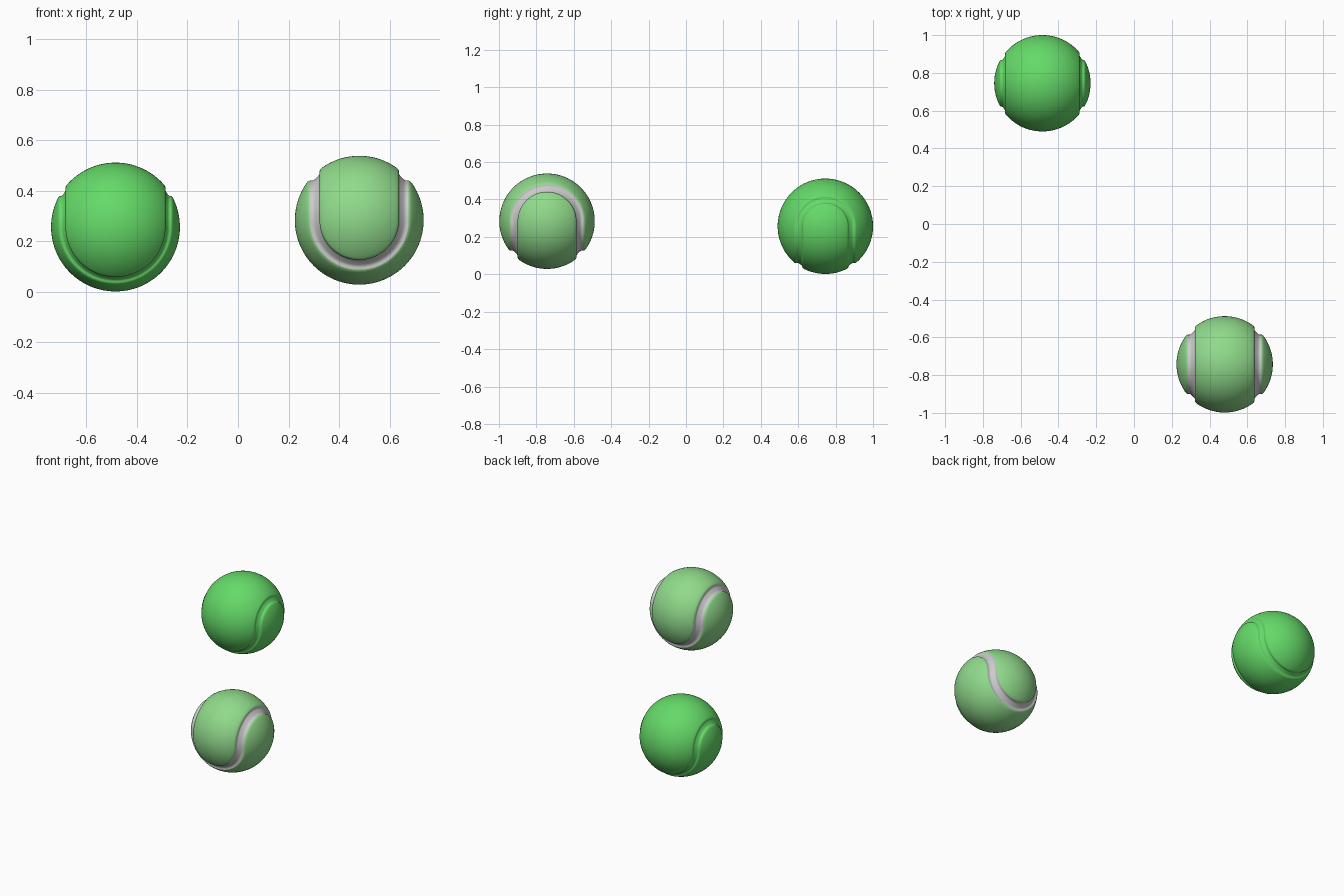
import bpy, bmesh
from math import sin, cos, radians, pi

if "Cube" in bpy.data.objects:
    bpy.data.objects.remove(bpy.data.objects["Cube"])

R = 0.255
STEPS = 48
# Groove cross-section: (degrees from seam centre, share of full depth)
GROOVE = [(0, 1.0), (2, 0.99), (3.6, 0.93), (4.6, 0.78), (5.5, 0.5), (6.3, 0.24),
          (7.2, 0.11), (8.3, 0.03), (9.8, 0.0)]
EDGE = 6.3  # half-width of the seam strip


def make_material(name, rgb):
    m = bpy.data.materials.new(name)
    m.diffuse_color = (*rgb, 1)
    m.use_nodes = True
    m.node_tree.nodes["Principled BSDF"].inputs["Base Color"].default_value = m.diffuse_color
    return m


def latitudes(seam, width, depth):
    """(latitude, radius, distance from seam) from the equator to the pole."""
    groove = [(-d, k) for d, k in reversed(GROOVE[1:])] + GROOVE
    mid = [(seam + d * width, R - k * depth, abs(d)) for d, k in groove]
    lo, hi = mid[0][0], mid[-1][0]
    n1, n2 = max(3, round(lo / 3)), max(3, round((90 - hi) / 3))
    below = [(lo * i / n1, R, 99) for i in range(n1)]
    above = [(hi + (90 - hi) * i / n2, R, 99) for i in range(1, n2 + 1)]
    return below + mid + above


def ball_part(name, loc, seam, width, depth, keep, mat=None):
    """The seam is four half circles: lower half turned about y, upper about x."""
    rows = latitudes(seam, width, depth)
    bm = bmesh.new()
    for upper in (False, True):
        for side in (1, -1):
            grid = []
            for lat, r, d in rows:
                a = radians(90 - lat if upper else lat)
                line = []
                for j in range(STEPS + 1):
                    t = pi * j / STEPS
                    if upper:
                        co = (side * r * sin(a), r * cos(a) * cos(t), r * cos(a) * sin(t))
                    else:
                        co = (r * cos(a) * cos(t), side * r * sin(a), -r * cos(a) * sin(t))
                    line.append(bm.verts.new(co))
                grid.append(line)
            for i in range(len(rows) - 1):
                if keep(max(rows[i][2], rows[i + 1][2])):
                    for j in range(STEPS):
                        bm.faces.new((grid[i][j], grid[i][j + 1],
                                      grid[i + 1][j + 1], grid[i + 1][j]))
    bmesh.ops.delete(bm, geom=[v for v in bm.verts if not v.link_faces], context='VERTS')
    bmesh.ops.remove_doubles(bm, verts=bm.verts, dist=0.0002)
    # Point every face away from the ball centre
    bm.normal_update()
    for f in bm.faces:
        f.smooth = True
        if f.normal.dot(f.calc_center_median()) < 0:
            f.normal_flip()
    me = bpy.data.meshes.new(name)
    bm.to_mesh(me)
    bm.free()
    if mat:
        me.materials.append(mat)
    ob = bpy.data.objects.new(name, me)
    ob.location = loc
    bpy.context.collection.objects.link(ob)
    return ob


# Plain green ball with a shallow groove, seam closer to its side poles
green = make_material("green_felt", (0.13, 0.70, 0.14))
ball_part("green_ball", (-0.485, 0.745, 0.257), 33.7, 0.75, 0.011, lambda d: True, green)

# Pale green ball with a grey seam strip lying in the groove
pale = make_material("pale_felt", (0.28, 0.70, 0.26))
spot = (0.48, -0.743, 0.284)
ball_part("pale_ball_felt", spot, 45, 1.0, 0.016, lambda d: d > EDGE, pale)
ball_part("pale_ball_seam", spot, 45, 1.0, 0.016, lambda d: d <= EDGE)
